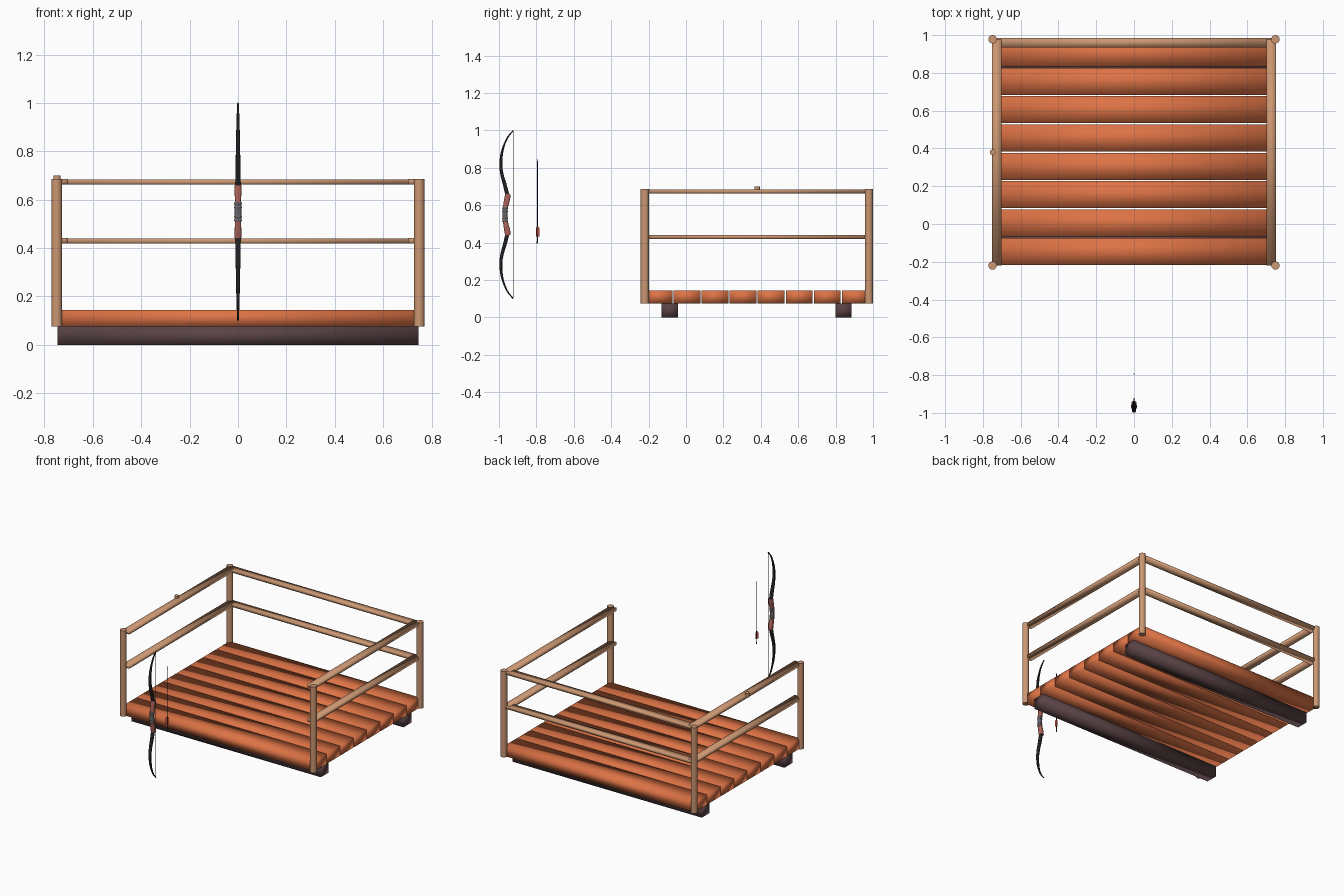
import bpy, bmesh, math
from mathutils import Vector

if "Cube" in bpy.data.objects:
    bpy.data.objects.remove(bpy.data.objects["Cube"])

def material(name, rgb):
    m = bpy.data.materials.new(name)
    m.diffuse_color = (*rgb, 1)
    m.use_nodes = True
    m.node_tree.nodes["Principled BSDF"].inputs["Base Color"].default_value = m.diffuse_color
    return m

ORANGE = material("plank_orange", (0.72, 0.17, 0.06))
TAN = material("rail_tan", (0.60, 0.31, 0.17))
BROWN = material("beam_brown", (0.10, 0.055, 0.06))
BLACK = material("limb_black", (0.015, 0.015, 0.017))
RED = material("riser_red", (0.42, 0.12, 0.10))
GREY = material("grip_grey", (0.14, 0.13, 0.14))
FLETCH = material("fletch_red", (0.65, 0.08, 0.05))

def finish(bm, name, mat, angle=None):
    bmesh.ops.recalc_face_normals(bm, faces=bm.faces)
    me = bpy.data.meshes.new(name)
    bm.to_mesh(me)
    bm.free()
    me.materials.append(mat)
    ob = bpy.data.objects.new(name, me)
    bpy.context.collection.objects.link(ob)
    for p in me.polygons:
        p.use_smooth = True
    if angle:
        bpy.context.view_layer.objects.active = ob
        ob.select_set(True)
        bpy.ops.object.shade_smooth_by_angle(angle=math.radians(angle))
        ob.select_set(False)
    return ob

def box(name, c, s, mat, angle=None):
    bm = bmesh.new()
    bmesh.ops.create_cube(bm, size=1)
    for v in bm.verts:
        v.co = Vector(c) + Vector([a * b for a, b in zip(v.co, s)])
    return finish(bm, name, mat, angle)

def post(name, x, y, z0, z1, r, mat, seg=24):
    bm = bmesh.new()
    bmesh.ops.create_cone(bm, cap_ends=True, segments=seg, radius1=r, radius2=r, depth=z1 - z0)
    bmesh.ops.translate(bm, verts=bm.verts, vec=(x, y, (z0 + z1) / 2))
    return finish(bm, name, mat, 40)

def spline(pts, n=5):
    out = []
    P = [Vector(p) for p in pts]
    for i in range(len(P) - 1):
        a, b, c, d = P[max(i - 1, 0)], P[i], P[i + 1], P[min(i + 2, len(P) - 1)]
        for k in range(n):
            t = k / n
            out.append(0.5 * (2 * b + (c - a) * t + (2 * a - 5 * b + 4 * c - d) * t * t
                              + (3 * b - a - 3 * c + d) * t ** 3))
    return out + [P[-1]]

def loft(name, pts, mat, mirror=False, power=1.0, sides=12):
    """Sweep an oval section along (y, z, half width, half thickness) stations."""
    st = spline(pts)
    bm = bmesh.new()
    rings = []
    for i, s in enumerate(st):
        a, b = st[max(i - 1, 0)], st[min(i + 1, len(st) - 1)]
        t = Vector((b[0] - a[0], b[1] - a[1])).normalized()
        ring = []
        for k in range(sides):
            ang = 2 * math.pi * (k + 0.5) / sides
            u, v = (math.copysign(abs(f) ** power, f) for f in (math.cos(ang), math.sin(ang)))
            z = s[1] + t.x * v * s[3]
            ring.append(bm.verts.new((u * s[2], s[0] - t.y * v * s[3], 1.1 - z if mirror else z)))
        rings.append(ring)
    for r, q in zip(rings, rings[1:]):
        for k in range(sides):
            bm.faces.new((r[k], r[(k + 1) % sides], q[(k + 1) % sides], q[k]))
    bm.faces.new(rings[0])
    bm.faces.new(rings[-1])
    return finish(bm, name, mat, 45)

# deck: two bearers and eight planks
for label, y in (("front", -0.088), ("back", 0.842)):
    box(f"{label}_beam", (0, y, 0.0375), (1.49, 0.088, 0.075), BROWN)
for i in range(8):
    box(f"plank_{i + 1}", (0, 0.38 + (i - 3.5) * 0.15, 0.11), (1.5, 0.143, 0.07), ORANGE)

# railing: corner posts, side rails and back rails
for side, sx in (("left", -1), ("right", 1)):
    for end, y in (("front", -0.22), ("back", 0.978)):
        post(f"{side}_{end}_post", sx * 0.749, y, 0.075, 0.686, 0.022, TAN)
    for level, z in (("middle", 0.43), ("top", 0.674)):
        box(f"{side}_{level}_rail", (sx * 0.727, 0.378, z), (0.05, 1.196, 0.022), TAN)
for level, z in (("middle", 0.43), ("top", 0.674)):
    box(f"back_{level}_rail", (0, 0.96, z - 0.001), (1.5, 0.05, 0.022), TAN)
post("rail_peg", -0.748, 0.38, 0.67, 0.70, 0.015, TAN)

# bow: curved limbs, riser, wrapped grip, string
LIMB = [(-0.953, 0.645, 0.012, 0.011), (-0.969, 0.71, 0.011, 0.010), (-0.983, 0.76, 0.010, 0.009),
        (-0.990, 0.81, 0.009, 0.008), (-0.986, 0.87, 0.008, 0.007), (-0.973, 0.92, 0.006, 0.005),
        (-0.952, 0.965, 0.005, 0.004), (-0.924, 0.999, 0.003, 0.003)]
RISER = [(-0.968, 0.55, 0.013, 0.011), (-0.966, 0.585, 0.013, 0.013), (-0.957, 0.63, 0.014, 0.016),
         (-0.952, 0.66, 0.014, 0.015)]
for label, flip in (("upper", False), ("lower", True)):
    loft(f"{label}_limb", LIMB, BLACK, flip, 0.6)
    loft(f"{label}_riser", RISER, RED, flip, 0.6)
loft("grip", [(-0.967, 0.51, 0.0145, 0.014), (-0.968, 0.55, 0.0145, 0.013), (-0.967, 0.59, 0.0145, 0.014)],
     GREY, power=0.8)
for i, z in enumerate((0.514, 0.53, 0.568, 0.584)):
    loft(f"grip_band_{i + 1}", [(-0.967, z - 0.005, 0.0145, 0.014), (-0.967, z, 0.0165, 0.016),
                                (-0.967, z + 0.005, 0.0145, 0.014)], GREY, power=0.8)
post("bowstring", 0, -0.924, 0.103, 0.997, 0.0012, GREY, 8)

# arrow: shaft, three fletchings, nock and point
post("arrow_shaft", 0, -0.795, 0.405, 0.835, 0.0025, BLACK, 10)
post("arrow_nock", 0, -0.795, 0.395, 0.407, 0.0032, GREY, 10)
loft("arrow_point", [(-0.795, 0.83, 0.003, 0.003), (-0.795, 0.846, 0.0004, 0.0004)], GREY)
for i in range(3):
    a = math.radians(90 + 120 * i)
    fin = box(f"fletching_{i + 1}", (0.006, 0, 0.462), (0.009, 0.001, 0.056), FLETCH, 30)
    for v in fin.data.vertices:
        if v.co.x > 0.006 and v.co.z > 0.462:
            v.co.z -= 0.012
    fin.location = (0, -0.795, 0)
    fin.rotation_euler.z = a
